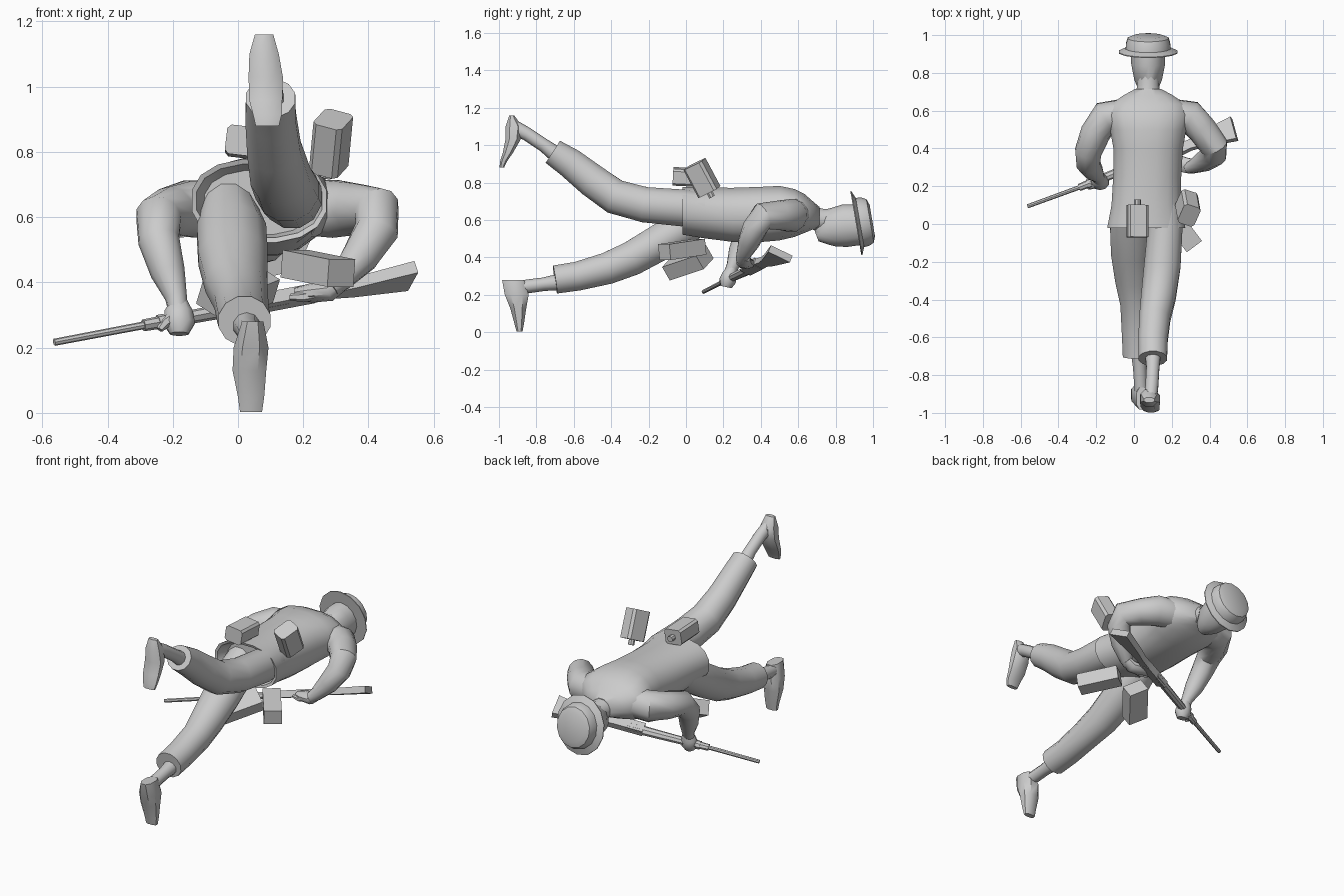
import bpy, bmesh, math
from mathutils import Vector, Matrix

grey = bpy.data.materials.new("plain_grey")
grey.diffuse_color = (0.6, 0.6, 0.6, 1)


def finish(name, bm, angle=40):
    bmesh.ops.recalc_face_normals(bm, faces=bm.faces)
    me = bpy.data.meshes.new(name)
    bm.to_mesh(me)
    bm.free()
    me.materials.append(grey)
    ob = bpy.data.objects.new(name, me)
    bpy.context.collection.objects.link(ob)
    bpy.ops.object.select_all(action='DESELECT')
    ob.select_set(True)
    bpy.context.view_layer.objects.active = ob
    bpy.ops.object.shade_smooth_by_angle(angle=math.radians(angle))
    return ob


def loft(name, stations, ref=(1, 0, 0), n=12, power=1.0, axis=None, angle=40):
    """Skin rings (x, y, z, half width along ref, half depth) along a path."""
    bm = bmesh.new()
    pts = [Vector(s[:3]) for s in stations]
    rings = []
    for i, (p, s) in enumerate(zip(pts, stations)):
        t = Vector(axis) if axis else pts[min(i + 1, len(pts) - 1)] - pts[max(i - 1, 0)]
        t.normalize()
        u = Vector(ref) - t * t.dot(Vector(ref))
        u.normalize()
        v = t.cross(u)
        ring = []
        for k in range(n):
            a = 2 * math.pi * (k + 0.5) / n
            c, d = math.cos(a), math.sin(a)
            if n == 4:
                c, d = c * 1.414, d * 1.414
            c = math.copysign(abs(c) ** power, c)
            d = math.copysign(abs(d) ** power, d)
            ring.append(bm.verts.new(p + u * c * s[3] + v * d * s[4]))
        rings.append(ring)
    for r, q in zip(rings, rings[1:]):
        for k in range(n):
            bm.faces.new((r[k], r[(k + 1) % n], q[(k + 1) % n], q[k]))
    bm.faces.new(rings[0])
    bm.faces.new(rings[-1])
    return finish(name, bm, angle)


def box(name, centre, long, side, dims, bevel=0.0, neck=False):
    """Box with its length along long, its width along side, and an optional neck."""
    l = Vector(long).normalized()
    s = Vector(side)
    s = (s - l * l.dot(s)).normalized()
    m = Matrix((l, s, l.cross(s))).transposed().to_4x4()
    m.translation = Vector(centre)
    bm = bmesh.new()
    bmesh.ops.create_cube(bm, size=1, matrix=Matrix.Diagonal((*dims, 1)))
    if bevel:
        edges = [e for e in bm.edges
                 if abs((e.verts[0].co - e.verts[1].co).normalized().x) > 0.9]
        bmesh.ops.bevel(bm, geom=edges, offset=bevel, segments=1, affect='EDGES')
    if neck:
        bmesh.ops.create_cone(bm, cap_ends=True, segments=8, radius1=0.018, radius2=0.018, depth=0.04,
                              matrix=Matrix.Translation((dims[0] / 2 + 0.01, 0, 0)) @ Matrix.Rotation(math.pi / 2, 4, 'Y'))
    bmesh.ops.transform(bm, matrix=m, verts=bm.verts)
    return finish(name, bm, 25)


# Jacket, starting with the hollow inside of the hem
loft("jacket", [
    (.065, .05, .645, .17, .10), (.065, -.015, .65, .195, .115), (.065, -.02, .65, .21, .13),
    (.065, .10, .638, .187, .138), (.07, .25, .628, .183, .147), (.075, .40, .63, .187, .15),
    (.075, .50, .637, .205, .148), (.075, .58, .638, .225, .13), (.075, .635, .635, .20, .105),
    (.075, .68, .625, .135, .075), (.075, .715, .615, .07, .055)],
    n=16, power=.85, axis=(0, 1, 0))

# Trouser legs
loft("raised_trouser_leg", [
    (.165, .10, .66, .085, .09), (.165, -.02, .665, .095, .102), (.15, -.22, .682, .10, .098),
    (.13, -.38, .725, .095, .096), (.11, -.50, .81, .085, .092), (.10, -.62, .905, .08, .083),
    (.10, -.712, .965, .078, .073)])
loft("lowered_trouser_leg", [
    (-.03, .10, .63, .085, .09), (-.02, -.02, .555, .11, .10), (-.015, -.15, .475, .11, .10),
    (-.005, -.29, .395, .098, .095), (.01, -.42, .342, .085, .088), (.015, -.58, .30, .082, .08),
    (.02, -.70, .282, .082, .078)])

# Ankles
loft("raised_ankle", [
    (.10, -.68, .94, .045, .045), (.10, -.76, 1.0, .036, .036), (.095, -.85, 1.06, .036, .036),
    (.09, -.91, 1.09, .035, .04)], n=10)
loft("lowered_ankle", [
    (.025, -.67, .27, .045, .045), (.03, -.76, .257, .037, .036), (.035, -.85, .245, .036, .037),
    (.04, -.93, .235, .035, .03)], n=10)

# Feet, soles towards the rear
loft("raised_foot", [
    (.08, -.932, 1.16, .03, .014), (.08, -.92, 1.10, .048, .048), (.085, -.925, 1.03, .056, .043),
    (.085, -.952, .96, .054, .029), (.09, -.975, .915, .047, .02), (.09, -.985, .88, .038, .013)],
    n=8, axis=(0, 0, -1), power=.8)
loft("lowered_foot", [
    (.045, -.925, .28, .035, .062), (.04, -.905, .20, .057, .068), (.035, -.897, .13, .055, .046),
    (.04, -.892, .05, .043, .028), (.04, -.89, .003, .036, .017)],
    n=8, axis=(0, 0, -1), power=.8)

# Neck and head, face down
loft("neck", [(.075, .66, .615, .075, .065), (.075, .73, .60, .06, .062), (.075, .82, .60, .06, .065)])
loft("head", [
    (.075, .698, .515, .03, .03), (.075, .725, .525, .056, .062), (.075, .77, .555, .075, .103),
    (.075, .85, .57, .092, .114), (.075, .93, .575, .092, .108)], n=14)

# Brimmed hat
loft("hat", [
    (.075, .908, .583, .158, .174), (.075, .913, .584, .158, .174), (.075, .93, .587, .122, .134),
    (.075, .96, .592, .119, .13), (.075, .984, .596, .11, .118), (.075, .996, .598, .08, .085)],
    n=14, axis=(0, .985, .17), angle=30)


# Sleeves and forearms
def arm(name, path):
    loft(name, [(*p, p[3]) for p in path], ref=(0, .6, -.8))


arm("lower_hand_arm", [
    (-.05, .58, .63, .085), (-.15, .565, .625, .09), (-.205, .48, .615, .08), (-.243, .38, .60, .072),
    (-.243, .32, .53, .064), (-.215, .28, .43, .053), (-.19, .25, .355, .034), (-.183, .23, .31, .03)])
arm("upper_hand_arm", [
    (.19, .58, .63, .085), (.30, .565, .625, .09), (.36, .50, .625, .08), (.425, .41, .62, .075),
    (.425, .37, .56, .068), (.375, .335, .48, .058), (.315, .305, .41, .038), (.285, .295, .385, .03)])

# Hands wrapped round the gun, with a thumb each
loft("lower_hand", [
    (-.18, .25, .345, .025, .025), (-.182, .235, .31, .045, .04), (-.18, .222, .275, .05, .045),
    (-.18, .215, .242, .03, .03)], n=10)
loft("lower_thumb", [
    (-.19, .215, .30, .018, .018), (-.225, .20, .275, .017, .017), (-.24, .19, .255, .01, .01)],
    ref=(0, 1, 0), n=6)
loft("upper_hand", [
    (.32, .315, .40, .03, .025), (.28, .31, .375, .042, .033), (.225, .325, .368, .045, .03),
    (.175, .33, .365, .025, .018)], ref=(0, 1, 0), n=10)
loft("upper_thumb", [
    (.25, .30, .365, .018, .018), (.20, .30, .355, .016, .016), (.16, .31, .355, .01, .01)],
    ref=(0, 1, 0), n=6)

# Long gun, set out by distance along x and offset across its depth
GUN_UP = Vector((.35, -.83, .45)).normalized()


def gun_part(name, spans, n):
    st = []
    for x, off, a, b in spans:
        p = Vector((x, .095 + .365 * (x + .56), .217 + .19 * (x + .56))) + GUN_UP * off
        st.append((*p, a, b))
    loft(name, st, ref=GUN_UP, n=n, axis=(1, .365, .19), angle=30)


gun_part("barrel", [(-.563, 0, .011, .011), (-.25, 0, .012, .012), (.15, 0, .013, .013)], 8)
gun_part("fore_stock", [(-.29, 0, .02, .018), (-.2, -.003, .022, .02), (.0, -.008, .027, .022),
                        (.15, -.01, .03, .022)], 8)
gun_part("receiver", [(.06, -.002, .032, .02), (.24, -.002, .032, .02)], 4)
gun_part("butt_stock", [(.22, -.005, .03, .019), (.30, -.01, .025, .017), (.36, -.015, .036, .018),
                        (.535, -.012, .066, .02)], 4)
gun_part("barrel_band", [(-.245, -.002, .026, .024), (-.225, -.002, .026, .024)], 8)

# Bottles and pouches hanging clear of the body
box("rear_bottle", (.018, .015, .83), (0, 1, -.05), (1, 0, -.12), (.17, .11, .09), .012, True)
box("side_bottle", (.285, .085, .825), (-.085, .47, -.88), (.045, .1, .05), (.17, .118, .095), .014, True)
box("outer_pouch", (.245, -.02, .443), (-.6, .8, .12), (.8, .6, 0), (.24, .10, .085))
box("inner_pouch", (.0, .01, .372), (.6, .75, .25), (.8, -.45, -.5), (.24, .12, .085))
